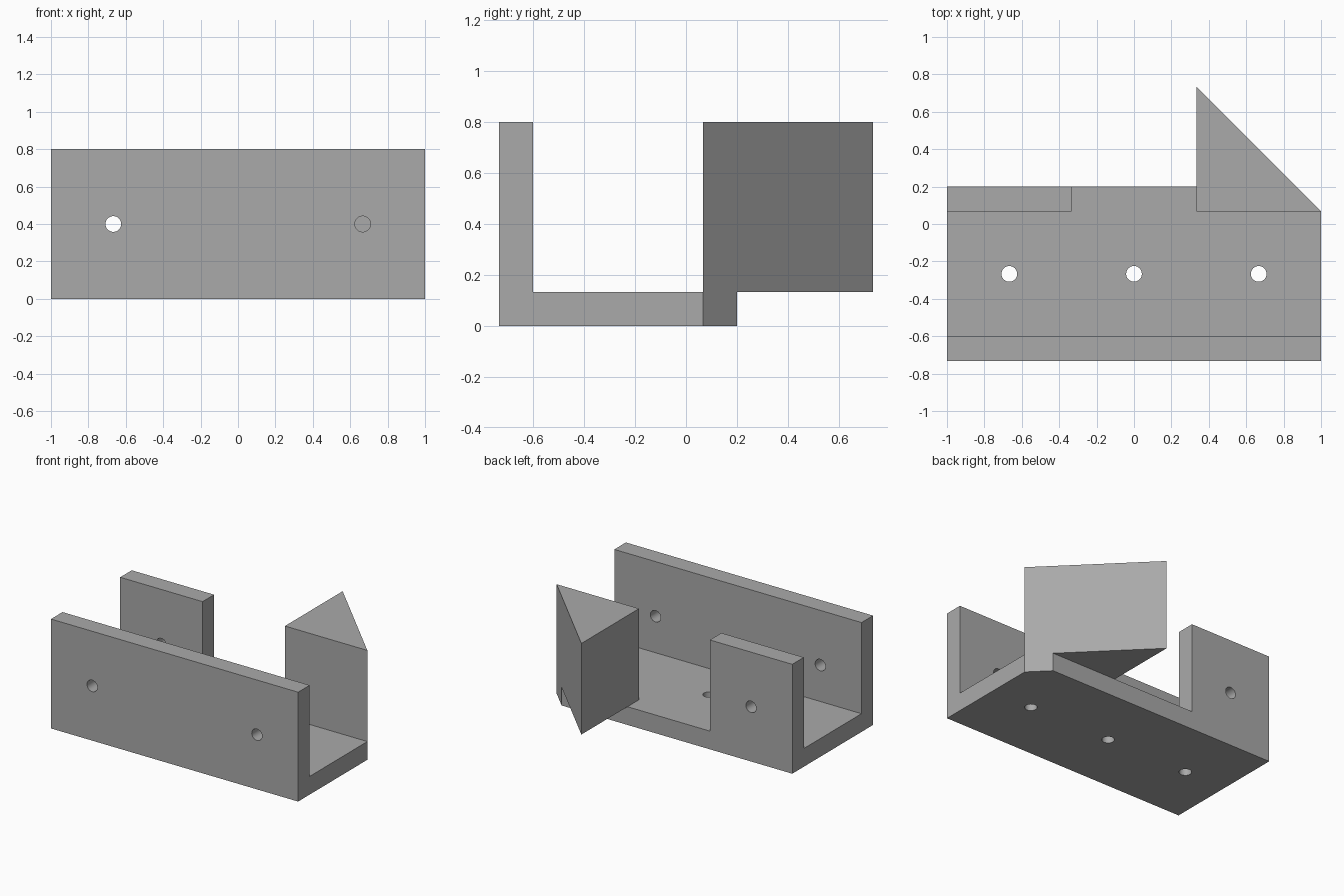
import bpy
import bmesh
from math import pi
from mathutils import Matrix, Vector

old = bpy.data.objects.get("Cube")
if old:
    bpy.data.objects.remove(old, do_unlink=True)

# Main dimensions
T = 2 / 15            # wall and floor thickness
H = 0.8               # overall height
FRONT = -11 / 15      # outer face of the front wall
BACK = 0.2            # outer face of the back wall
INNER = BACK - T      # inner face of the back wall
THIRD = 1 / 3
HOLE_R = 0.042

grey = bpy.data.materials.new("plain grey")
grey.use_nodes = True
colour = (0.4, 0.4, 0.4, 1)
grey.diffuse_color = colour
grey.node_tree.nodes["Principled BSDF"].inputs["Base Color"].default_value = colour


def make_object(name, bm):
    bmesh.ops.recalc_face_normals(bm, faces=bm.faces)
    mesh = bpy.data.meshes.new(name)
    bm.to_mesh(mesh)
    bm.free()
    mesh.materials.append(grey)
    obj = bpy.data.objects.new(name, mesh)
    bpy.context.collection.objects.link(obj)
    return obj


def extrude_outline(name, outline, z0, z1):
    bm = bmesh.new()
    face = bm.faces.new([bm.verts.new((x, y, z0)) for x, y in outline])
    grown = bmesh.ops.extrude_face_region(bm, geom=[face])["geom"]
    verts = [g for g in grown if isinstance(g, bmesh.types.BMVert)]
    bmesh.ops.translate(bm, verts=verts, vec=(0, 0, z1 - z0))
    return make_object(name, bm)


def rectangle(x0, x1, y0, y1):
    return [(x0, y0), (x1, y0), (x1, y1), (x0, y1)]


def drill(name, centre, axis):
    bm = bmesh.new()
    turn = Matrix.Rotation(pi / 2, 4, "X") if axis == "Y" else Matrix()
    bmesh.ops.create_cone(bm, cap_ends=True, segments=32, radius1=HOLE_R,
                          radius2=HOLE_R, depth=T * 2,
                          matrix=Matrix.Translation(Vector(centre)) @ turn)
    return make_object(name, bm)


def combine(target, helper, operation):
    helper.hide_render = True
    mod = target.modifiers.new(helper.name, "BOOLEAN")
    mod.operation = operation
    mod.solver = "EXACT"
    mod.object = helper
    with bpy.context.temp_override(object=target, active_object=target):
        bpy.ops.object.modifier_apply(modifier=mod.name)
    bpy.data.objects.remove(helper, do_unlink=True)


# Floor, with its back left corner cut to follow the angled block
bracket = extrude_outline("channel_bracket", [
    (-1, FRONT), (1, FRONT), (1, INNER), (1 - T, BACK), (-1, BACK)], 0, T)

# Long front wall, short back wall and triangular angled block
parts = [
    extrude_outline("front_wall", rectangle(-1, 1, FRONT, FRONT + T), 0, H),
    extrude_outline("back_wall", rectangle(-1, -THIRD, INNER, BACK), 0, H),
    extrude_outline("angled_block", [
        (THIRD, INNER), (1, INNER), (THIRD, INNER + 2 * THIRD)], T, H),
]
for part in parts:
    combine(bracket, part, "UNION")

# Screw holes through the walls and the floor
wall_y = FRONT + T / 2
floor_y = (FRONT + BACK) / 2
for x in (-2 * THIRD, 2 * THIRD):
    combine(bracket, drill("front_hole", (x, wall_y, H / 2), "Y"), "DIFFERENCE")
combine(bracket, drill("back_hole", (-2 * THIRD, BACK - T / 2, H / 2), "Y"), "DIFFERENCE")
for x in (-2 * THIRD, 0, 2 * THIRD):
    combine(bracket, drill("floor_hole", (x, floor_y, T / 2), "Z"), "DIFFERENCE")

# Merge flat regions, then smooth only the round hole walls
bm = bmesh.new()
bm.from_mesh(bracket.data)
bmesh.ops.remove_doubles(bm, verts=bm.verts, dist=0.0001)
bmesh.ops.dissolve_limit(bm, angle_limit=0.01, verts=bm.verts, edges=bm.edges)
bm.to_mesh(bracket.data)
bm.free()
bpy.context.view_layer.objects.active = bracket
bracket.select_set(True)
bpy.ops.object.shade_smooth_by_angle(angle=pi / 6)
